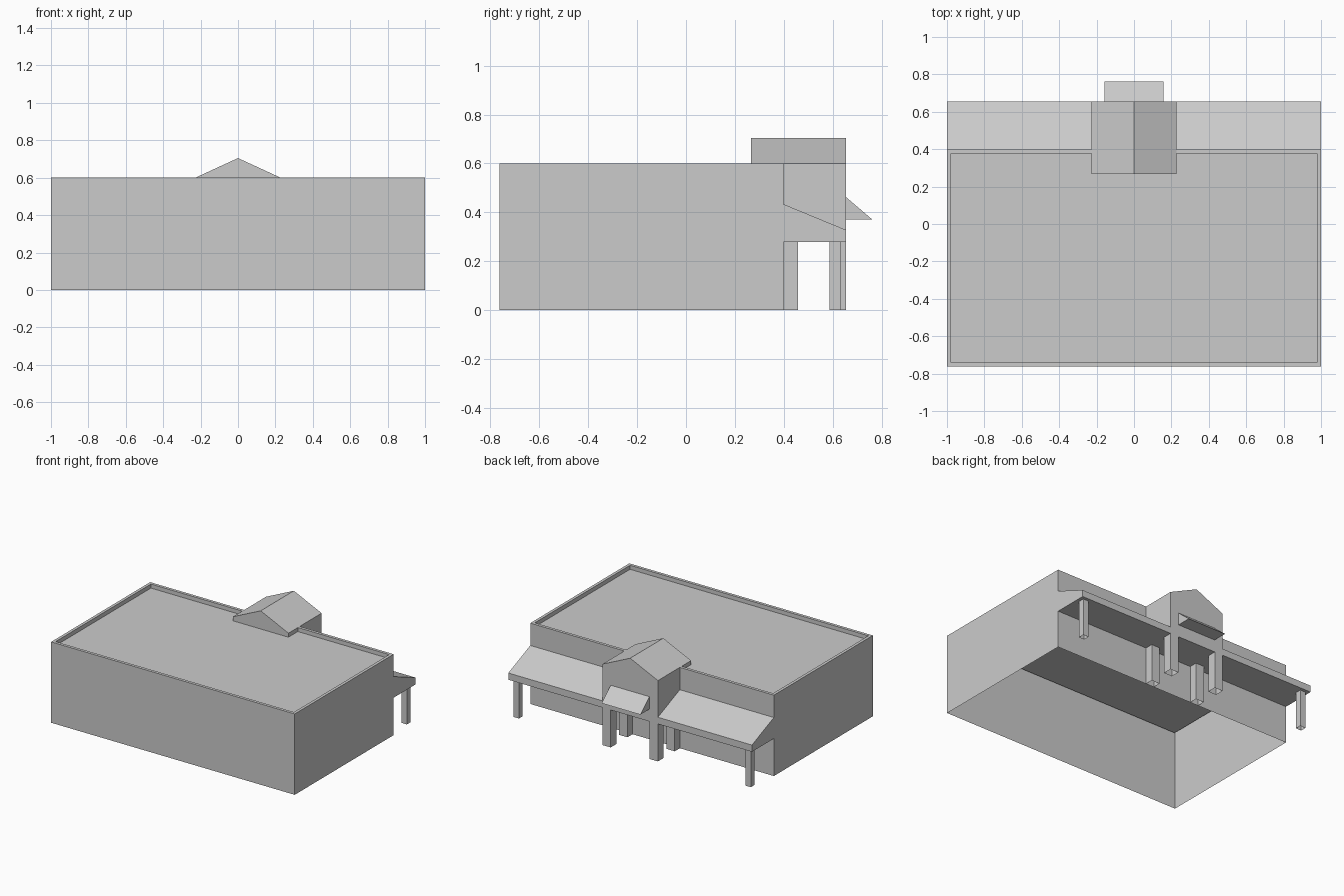
import bpy, bmesh
from mathutils import Vector

if "Cube" in bpy.data.objects:
    bpy.data.objects.remove(bpy.data.objects["Cube"])


def finish(name, bm):
    me = bpy.data.meshes.new(name)
    bm.normal_update()
    bm.to_mesh(me)
    bm.free()
    ob = bpy.data.objects.new(name, me)
    bpy.context.collection.objects.link(ob)
    return ob


def box_bm(x0, x1, y0, y1, z0, z1):
    bm = bmesh.new()
    bmesh.ops.create_cube(bm, size=1)
    for v in bm.verts:
        v.co = Vector(((x0 + x1) / 2 + v.co.x * (x1 - x0),
                       (y0 + y1) / 2 + v.co.y * (y1 - y0),
                       (z0 + z1) / 2 + v.co.z * (z1 - z0)))
    bm.normal_update()
    return bm


def drop_faces(bm, test):
    faces = [f for f in bm.faces if test(f)]
    bmesh.ops.delete(bm, geom=faces, context='FACES')


def prism(name, profile, a, b, axis, skip=(), caps=(True, True)):
    """Extrude a 2D profile along x (profile is y,z) or y (profile is x,z)."""
    bm = bmesh.new()
    place = (lambda p, t: (t, p[0], p[1])) if axis == 'x' else (lambda p, t: (p[0], t, p[1]))
    r0 = [bm.verts.new(place(p, a)) for p in profile]
    r1 = [bm.verts.new(place(p, b)) for p in profile]
    n = len(profile)
    sides = [bm.faces.new((r0[i], r0[(i + 1) % n], r1[(i + 1) % n], r1[i])) for i in range(n)]
    c0, c1 = bm.faces.new(r0[::-1]), bm.faces.new(r1)
    bmesh.ops.recalc_face_normals(bm, faces=bm.faces[:])
    gone = [sides[i] for i in skip] + [c for c, keep in zip((c0, c1), caps) if not keep]
    bmesh.ops.delete(bm, geom=gone, context='FACES')
    return finish(name, bm)


FRONT, BACK, TOP = -0.763, 0.398, 0.60
ROOF, CEIL, PORCH = 0.57, 0.278, 0.655
HW, RIDGE = 0.228, 0.705

# Main hall: open underneath, roof sunk behind a thin parapet
bm = box_bm(-1, 1, FRONT, BACK, 0, TOP)
drop_faces(bm, lambda f: f.normal.z < -0.5)
top = [f for f in bm.faces if f.normal.z > 0.5]
bmesh.ops.inset_region(bm, faces=top, thickness=0.022, use_even_offset=True)
ext = bmesh.ops.extrude_discrete_faces(bm, faces=top)
bmesh.ops.translate(bm, verts=ext['faces'][0].verts[:], vec=(0, 0, ROOF - TOP))
finish("main_hall", bm)

# Sloped porch roofs on both sides of the entrance
porch = [(BACK, CEIL), (PORCH, CEIL), (PORCH, 0.328), (BACK, 0.434)]
for s, side in ((1, "right"), (-1, "left")):
    prism(f"porch_roof_{side}", porch, s * HW, s, 'x', skip=(3,), caps=(False, True))

# Entrance block with gable, and its gable tail resting on the main roof
gable = [(HW, TOP), (0, RIDGE), (-HW, TOP)]
prism("entrance_block", [(-HW, CEIL), (HW, CEIL)] + gable, BACK, PORCH, 'y', caps=(False, True))
prism("gable_tail", [(-HW, ROOF), (HW, ROOF)] + gable, 0.266, BACK, 'y',
      skip=(0,), caps=(True, False))

# Small awning over the door
prism("entrance_awning", [(PORCH, 0.37), (0.763, 0.37), (PORCH, 0.462)], -0.159, 0.159, 'x',
      skip=(2,))

# Hollow square columns: outer corners, entrance front, entrance back
columns = (("corner_column", 0.93, 0.975, 0.587, 0.632),
           ("entrance_column", 0.16, HW, 0.587, PORCH),
           ("wall_column", 0.16, HW, BACK, 0.458))
for name, x0, x1, y0, y1 in columns:
    for s, side in ((1, "right"), (-1, "left")):
        xa, xb = sorted((s * x0, s * x1))
        bm = box_bm(xa, xb, y0, y1, 0, CEIL)
        drop_faces(bm, lambda f: abs(f.normal.z) > 0.5)
        finish(f"{name}_{side}", bm)
